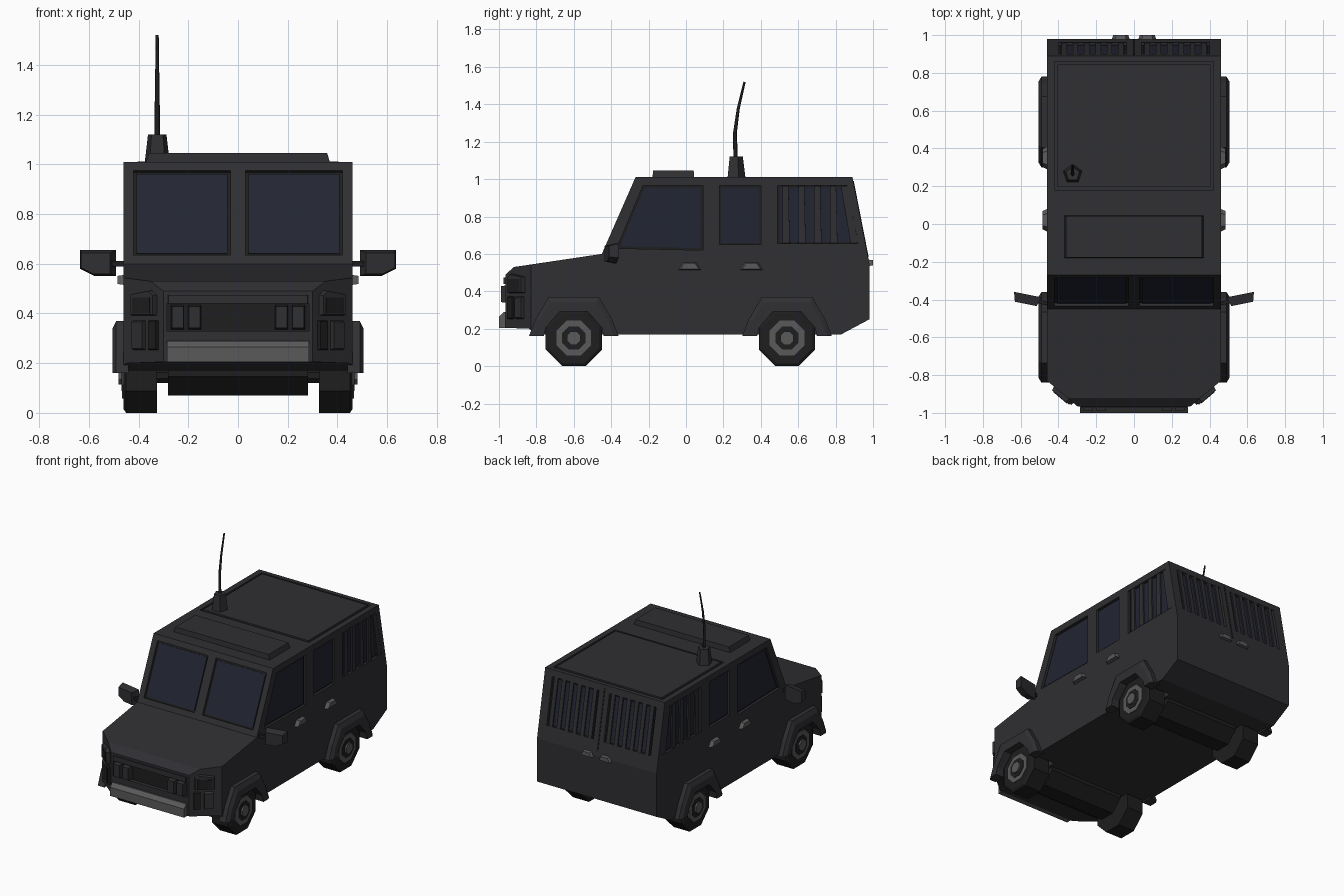
import bpy, bmesh
from math import sin, cos, pi
from mathutils import Vector

if "Cube" in bpy.data.objects:
    bpy.data.objects.remove(bpy.data.objects["Cube"])


def material(name, r, g, b):
    m = bpy.data.materials.new(name)
    m.diffuse_color = (r, g, b, 1)
    m.use_nodes = True
    m.node_tree.nodes["Principled BSDF"].inputs["Base Color"].default_value = m.diffuse_color
    return m


PAINT = material("dark_paint", .029, .028, .032)
GLASS = material("tinted_glass", .016, .018, .032)
RUBBER = material("black_rubber", .013, .013, .014)
METAL = material("grey_metal", .10, .10, .10)


def skin(name, loops, mat, mirror=False, ring=False):
    """Join equal-sized closed loops of points; cap the ends unless it is a ring."""
    bm = bmesh.new()
    rows = [[bm.verts.new(p) for p in lp] for lp in loops]
    n = len(rows[0])
    for a, b in zip(rows, rows[1:]):
        for i in range(n):
            j = (i + 1) % n
            bm.faces.new((a[i], a[j], b[j], b[i]))
    bm.faces.new(rows[0])
    bm.faces.new(rows[-1])
    bmesh.ops.recalc_face_normals(bm, faces=bm.faces)
    me = bpy.data.meshes.new(name)
    bm.to_mesh(me)
    bm.free()
    me.materials.append(mat)
    ob = bpy.data.objects.new(name, me)
    bpy.context.collection.objects.link(ob)
    if mirror:
        ob.modifiers.new("mirror", 'MIRROR').use_mirror_merge = False
    return ob


def slab(name, pts, out, lo, hi, mat=PAINT, mirror=False, taper=1):
    """Flat polygon thickened along its own normal, from lo to hi on the 'out' side."""
    pts = [Vector(p) for p in pts]
    nrm = (pts[1] - pts[0]).cross(pts[2] - pts[1]).normalized()
    if nrm.dot(Vector(out)) < 0:
        nrm = -nrm
    mid = sum(pts, Vector()) / len(pts)
    top = [mid + (p - mid) * taper + nrm * hi for p in pts]
    return skin(name, [[p + nrm * lo for p in pts], top], mat, mirror)


def octagon(x, y, z, apothem):
    r = apothem / cos(pi / 8)
    return [(x, y + r * cos((i + .5) * pi / 4), z + r * sin((i + .5) * pi / 4)) for i in range(8)]


def disc(name, x0, x1, y, z, r, mat, mirror=True):
    return skin(name, [octagon(x0, y, z, r), octagon(x1, y, z, r)], mat, mirror)


def rect(f, a0, a1, b0, b1):
    return [f(a0, b0), f(a1, b0), f(a1, b1), f(a0, b1)]


# Points on each body surface
def side(y, z): return (.46, y, z)
def shield(x, z): return (x, -.45 + (z - .6) * .18 / .41, z)
def rear(x, z): return (x, .98 - max(0, z - .55) * .09 / .46, z)
def nose(x, z): return (x, -.965, z)
def corner(x, z): return (x, -.965 + (x - .30) * .135 / .16, z)
def roof(x, y): return (x, y, 1.01)


X, FRONT, BACK, UP, DIAG = (1, 0, 0), (0, -1, 0), (0, 1, 0), (0, 0, 1), (1, -1, 0)

# Body shell
profile = [(-.965, .205), (-.965, .49), (-.92, .53), (-.45, .60), (-.27, 1.01), (.89, 1.01),
           (.98, .55), (.98, .25), (.83, .17), (-.79, .17), (-.84, .20)]
body = skin("body", [[(s, y, z) for y, z in profile] for s in (-.46, .46)], PAINT)

# Cutters: nose corners, wheel wells, window recesses, grille, roof panel
front_win = [side(-.37, .63), side(-.23, .965), side(.09, .965), side(.09, .62)]
mid_win = rect(side, .18, .40, .65, .965)
cargo_win = [side(.49, .655), side(.49, .965), side(.86, .965), side(.92, .655)]
wind_win = rect(shield, .03, .42, .635, .975)
rear_win = rect(rear, .04, .40, .65, .965)
windows = [("front_side_window", front_win, X), ("middle_side_window", mid_win, X),
           ("cargo_window", cargo_win, X), ("windshield", wind_win, FRONT), ("rear_window", rear_win, BACK)]
cutters = [slab("corner_cut", rect(corner, .2, .62, 0, .8), DIAG, 0, .4, mirror=True)]
cutters += [disc("well_cut", .30, .6, y, .15, .17, PAINT) for y in (-.6, .54)]
cutters += [slab("window_cut", p, o, -.018, .05, mirror=True) for _, p, o in windows]
cutters.append(slab("grille_cut", rect(nose, -.285, .285, .33, .44), FRONT, -.03, .05))
cutters.append(slab("roof_cut", rect(roof, -.42, .42, .18, .86), UP, -.012, .05))
bpy.context.view_layer.objects.active = body
for c in cutters:
    mod = body.modifiers.new("cut", 'BOOLEAN')
    mod.object, mod.operation, mod.solver = c, 'DIFFERENCE', 'EXACT'
    bpy.ops.object.modifier_apply(modifier=mod.name)
for c in cutters:
    bpy.data.objects.remove(c)

# Window glass, with a step inside each recess
for name, pts, out in windows:
    slab(name, pts, out, -.025, -.017, RUBBER, True)
    mid = sum((Vector(p) for p in pts), Vector()) / 4
    slab(name + "_glass", [mid + (Vector(p) - mid) * .94 for p in pts], out, -.02, -.010, GLASS, True)

# Window bars at the sides and rear
for y in (.535, .62, .705, .79, .865):
    lean = .035 if y > .85 else 0
    slab("side_bar", [side(y - .02 + lean, .655), side(y + .02 + lean, .655), side(y + .013 - lean / 2, .965),
                      side(y - .02 - lean / 2, .965)], X, -.018, -.001, PAINT, True, .98)
for i in range(6):
    x = .07 + i * .06
    slab("rear_bar", rect(rear, x - .014, x + .014, .65, .965), BACK, -.018, -.001, PAINT, True)
slab("rear_door_seam", rect(rear, -.005, .005, .58, .99), BACK, -.01, .003, RUBBER)

# Door handles
for y in (.02, .35):
    slab("door_handle", [side(y - .06, .515), side(y + .06, .515), side(y + .035, .555), side(y - .035, .555)],
         X, 0, .025, METAL, True, .8)
slab("rear_handle", [(.02, .98, .535), (.12, .98, .535), (.10, .98, .57), (.04, .98, .57)],
     BACK, -.01, .02, METAL, True, .8)

# Roof panel and hatch
slab("roof_panel", rect(roof, -.405, .405, .195, .845), UP, -.015, .002)
slab("roof_hatch", rect(roof, -.372, .372, -.18, .045), UP, -.01, .035, taper=.965)

# Antenna: five-sided base and a bent whip
bpy.ops.mesh.primitive_cone_add(vertices=5, radius1=.053, radius2=.039, depth=.115, location=(-.325, .265, 1.063))
base = bpy.context.object
base.name = "antenna_base"
base.data.materials.append(PAINT)
cu = bpy.data.curves.new("antenna_whip", 'CURVE')
cu.dimensions, cu.bevel_depth, cu.bevel_resolution, cu.use_fill_caps = '3D', .01, 0, True
sp = cu.splines.new('POLY')
path = [(.265, 1.10, 1.2), (.262, 1.25, 1), (.28, 1.38, .8), (.313, 1.52, .6)]
sp.points.add(len(path) - 1)
for p, (y, z, r) in zip(sp.points, path):
    p.co, p.radius = (-.325, y, z, 1), r
cu.materials.append(RUBBER)
bpy.context.collection.objects.link(bpy.data.objects.new("antenna_whip", cu))

# Grille backing and bars, headlight frames, front bumper
slab("grille_back", rect(nose, -.285, .285, .33, .44), FRONT, -.035, -.025, RUBBER)
for x in (.175, .243):
    slab("grille_bar", rect(nose, x - .027, x + .027, .335, .435), FRONT, -.03, .024, PAINT, True, .85)
slab("grille_brow", rect(nose, -.285, .285, .44, .475), FRONT, -.01, .01, taper=.98)
slab("headlight_frame", [corner(.325, .39), corner(.325, .475), corner(.345, .495), corner(.425, .48),
                         corner(.425, .39)], DIAG, -.01, .022, PAINT, True, .9)
slab("headlight", rect(corner, .34, .41, .40, .465), DIAG, .015, .025, RUBBER, True)
slab("corner_lamp", rect(corner, .37, .42, .25, .375), DIAG, -.01, .02, PAINT, True, .85)
slab("corner_trim", rect(corner, .32, .355, .25, .375), DIAG, -.01, .015, RUBBER, True, .9)
bumper = [(-.95, .205), (-1, .205), (-1, .265), (-.975, .29), (-.95, .29)]
skin("front_bumper", [[(s, y, z) for y, z in bumper] for s in (-.285, .285)], METAL)

# Wing mirrors
def wing(x, z): return (x, -.42 + (x - .46) * .2, z)


slab("mirror_arm", rect(wing, .44, .52, .59, .612), FRONT, -.01, .01, RUBBER, True)
slab("wing_mirror", [wing(.495, .55), wing(.58, .55), wing(.64, .58), wing(.64, .655), wing(.495, .655)],
     FRONT, -.025, .025, PAINT, True, .8)

# Wheels, fenders, axle housings
outer = [(-.24, .16), (-.205, .25), (-.135, .37), (.135, .37), (.205, .25), (.24, .16)]
middle = [(-.215, .16), (-.185, .24), (-.122, .34), (.122, .34), (.185, .24), (.215, .16)]
inner = [(-.16, .16), (-.15, .205), (-.075, .292), (.075, .292), (.15, .205), (.16, .16)]
for tag, yc in (("front", -.6), ("rear", .54)):
    skin(tag + "_wheel", [octagon(.325, yc, .15, .15), octagon(.45, yc, .15, .15),
                          octagon(.46, yc, .15, .135)], RUBBER, True)
    disc(tag + "_rim", .45, .466, yc, .15, .093, METAL, True)
    disc(tag + "_rim_dish", .46, .469, yc, .15, .062, RUBBER, True)
    disc(tag + "_hub_cap", .46, .48, yc, .15, .036, METAL, True)
    disc(tag + "_axle_housing", -.282, .282, yc, .20, .13, RUBBER, False)
    disc(tag + "_axle", .27, .335, yc, .15, .03, RUBBER, True)
    # Each loop is one cross-section through the flare, swept over the arch
    loops = [[(.44, yc + o[0], o[1]), (.49, yc + o[0], o[1]), (.505, yc + m[0], m[1]),
              (.505, yc + i[0], i[1]), (.44, yc + i[0], i[1])] for o, m, i in zip(outer, middle, inner)]
    skin(tag + "_fender", loops, PAINT, True)
